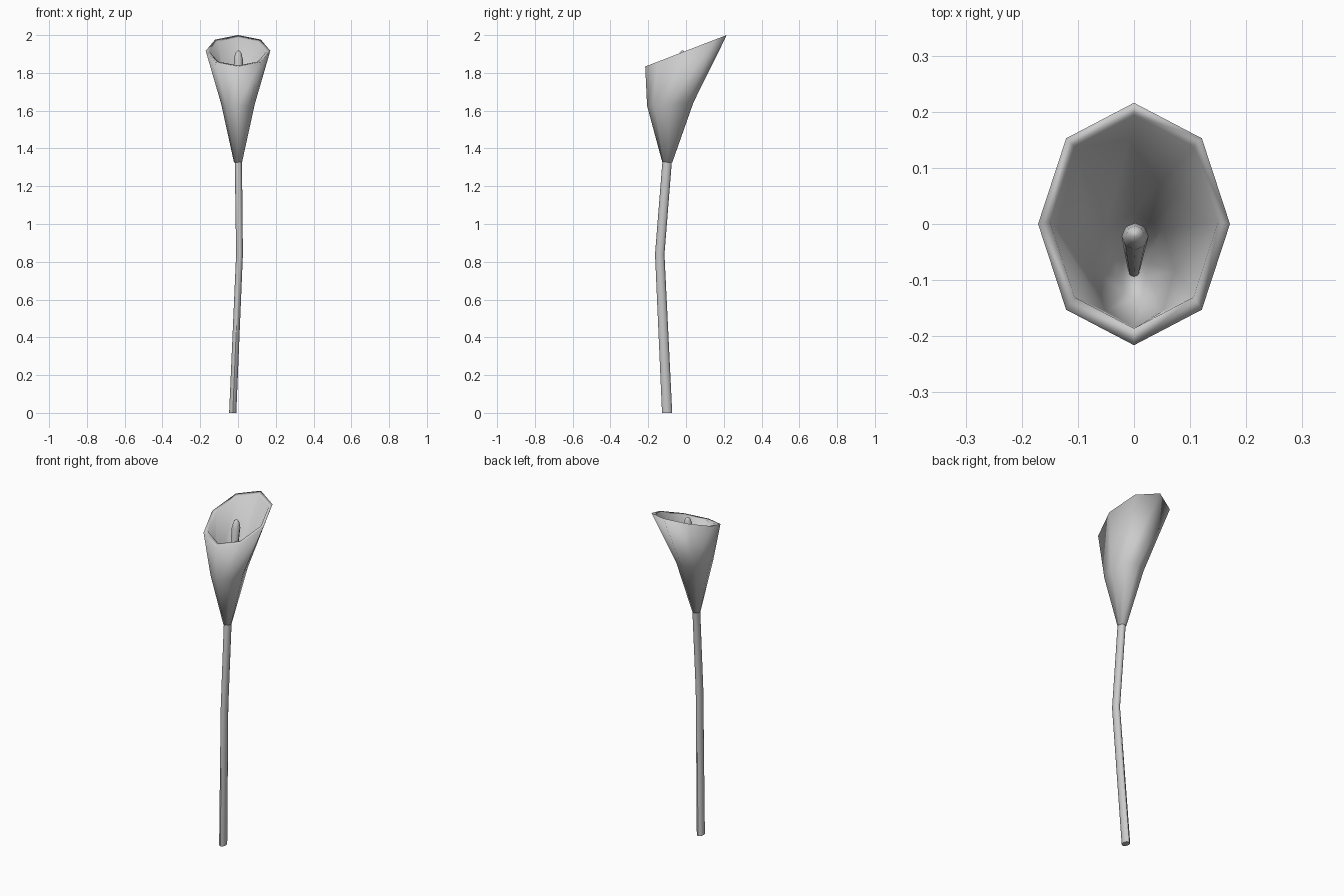
import bpy
import bmesh
from math import sin, cos, pi, radians

SIDES = 8

cube = bpy.data.objects.get("Cube")
if cube:
    bpy.data.objects.remove(cube)

grey = bpy.data.materials.new("plain grey")
grey.use_nodes = True
grey.diffuse_color = (0.6, 0.6, 0.6, 1)
grey.node_tree.nodes["Principled BSDF"].inputs["Base Color"].default_value = (0.6, 0.6, 0.6, 1)


def loft(name, rings, sharp_angle):
    """Skin eight-sided rings given as (x, y, z, x radius, y radius, tilt)."""
    bm = bmesh.new()
    loops = []
    for x, y, z, rx, ry, tilt in rings:
        loop = []
        for i in range(SIDES):
            a = 2 * pi * i / SIDES
            dy = ry * sin(a)
            loop.append(bm.verts.new((x + rx * cos(a), y + dy, z + tilt * dy)))
        loops.append(loop)
    for low, high in zip(loops, loops[1:]):
        for i in range(SIDES):
            j = (i + 1) % SIDES
            bm.faces.new((low[i], low[j], high[j], high[i]))
    bm.faces.new(loops[0][::-1])
    bm.faces.new(loops[-1])
    bmesh.ops.recalc_face_normals(bm, faces=bm.faces)
    mesh = bpy.data.meshes.new(name)
    bm.to_mesh(mesh)
    bm.free()
    mesh.materials.append(grey)
    obj = bpy.data.objects.new(name, mesh)
    bpy.context.collection.objects.link(obj)
    bpy.ops.object.select_all(action="DESELECT")
    obj.select_set(True)
    bpy.context.view_layer.objects.active = obj
    bpy.ops.object.shade_smooth_by_angle(angle=radians(sharp_angle))
    return obj


# Bent stem
loft("stem", [
    (-0.028, -0.100, 0.00, 0.019, 0.027, 0),
    (0.008, -0.139, 0.84, 0.018, 0.025, 0),
    (0.002, -0.100, 1.33, 0.019, 0.025, 0),
], 60)

# Trumpet petal: outer wall, slanted rim, then inner wall down to the throat
loft("petal", [
    (0, -0.099, 1.325, 0.021, 0.026, 0),
    (0, -0.083, 1.635, 0.089, 0.123, 0.08),
    (0, 0.000, 1.917, 0.171, 0.216, 0.386),
    (0, 0.004, 1.912, 0.150, 0.190, 0.386),
    (0, -0.082, 1.645, 0.073, 0.103, 0.08),
    (0, -0.095, 1.400, 0.027, 0.038, 0),
], 180)

# Rounded spadix inside the petal
loft("spadix", [
    (0, -0.085, 1.39, 0.010, 0.010, 0),
    (0.001, -0.045, 1.70, 0.019, 0.019, 0),
    (0.002, -0.022, 1.87, 0.024, 0.024, 0),
    (0.002, -0.019, 1.905, 0.016, 0.016, 0),
    (0.002, -0.018, 1.918, 0.005, 0.005, 0),
], 70)
